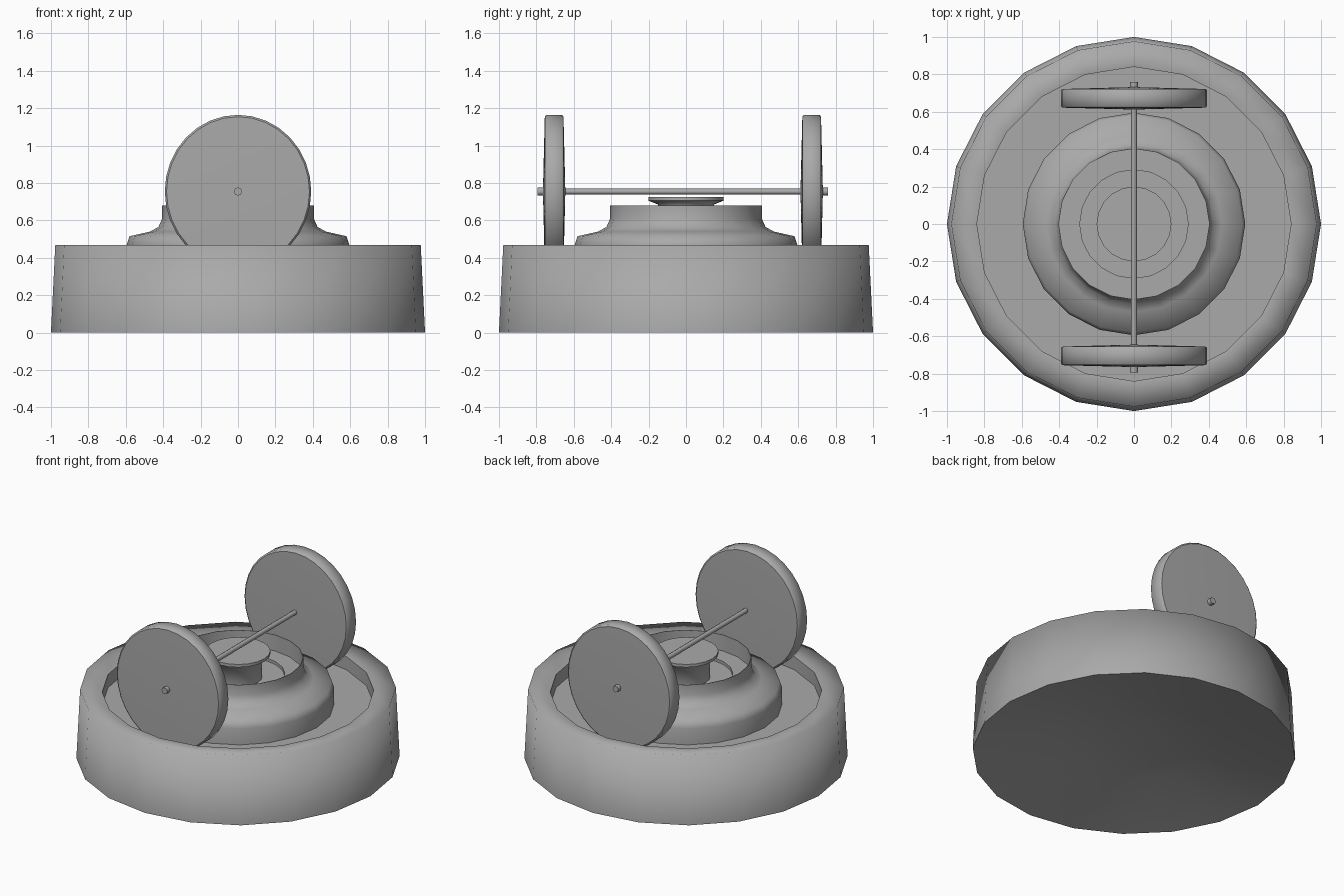
import bpy, bmesh
from math import cos, sin, pi
from mathutils import Matrix

cube = bpy.data.objects.get("Cube")
if cube:
    bpy.data.objects.remove(cube, do_unlink=True)

stone = bpy.data.materials.new("grey stone")
stone.use_nodes = True
GREY = (0.4, 0.4, 0.4, 1)
stone.diffuse_color = GREY
stone.node_tree.nodes["Principled BSDF"].inputs["Base Color"].default_value = GREY


def lathe(name, profile, sides=20, sharp=(), matrix=Matrix()):
    """Spin (radius, height) points about z; rings listed in sharp keep a hard edge."""
    bm = bmesh.new()
    rings = []
    for r, z in profile:
        if r == 0:
            rings.append([bm.verts.new((0, 0, z))] * sides)
        else:
            rings.append([bm.verts.new((r * cos(2 * pi * i / sides),
                                        r * sin(2 * pi * i / sides), z))
                          for i in range(sides)])
    for a, b in zip(rings, rings[1:]):
        for i in range(sides):
            j = (i + 1) % sides
            corners = list(dict.fromkeys((a[i], a[j], b[j], b[i])))
            bm.faces.new(corners).smooth = True
    for k in sharp:
        for i in range(sides):
            bm.edges.get((rings[k][i], rings[k][(i + 1) % sides])).smooth = False
    bmesh.ops.recalc_face_normals(bm, faces=bm.faces)
    bm.transform(matrix)
    mesh = bpy.data.meshes.new(name)
    bm.to_mesh(mesh)
    bm.free()
    mesh.materials.append(stone)
    obj = bpy.data.objects.new(name, mesh)
    bpy.context.collection.objects.link(obj)
    return obj


# Round trough: hollow underside, soft inward-leaning rim, flat floor
lathe("basin", [(0, 0.17), (0.5, 0.11), (1, 0), (0.977, 0.468), (0.84, 0.45),
                (0.84, 0.36), (0, 0.36)], sharp=(2, 4, 5))

# Raised centre: flared skirt, thin collar, and a stepped hollow inside
lathe("centre_collar", [(0.595, 0.35), (0.595, 0.47), (0.58, 0.515), (0.47, 0.54),
                        (0.425, 0.565), (0.405, 0.61), (0.405, 0.68), (0.402, 0.68),
                        (0.402, 0.57), (0.29, 0.57), (0.29, 0.55), (0, 0.55)],
      sharp=(6, 7, 8, 9, 10))
lathe("centre_column", [(0.15, 0.54), (0.15, 0.685), (0.2, 0.705), (0.2, 0.725), (0, 0.725)],
      sharp=(2, 3))

# Two upright millstones, gently thicker at the hub, on one axle
AXLE_Z = 0.754
upright = Matrix.Rotation(pi / 2, 4, "X")
for name, y in (("front_millstone", -0.705), ("back_millstone", 0.672)):
    place = Matrix.Translation((0, y, AXLE_Z)) @ Matrix.Diagonal((0.955, 1, 1, 1)) @ upright
    lathe(name, [(0, -0.06), (0.4, -0.05), (0.41, -0.042),
                 (0.41, 0.042), (0.4, 0.05), (0, 0.06)],
          sides=32, sharp=(1, 4), matrix=place)

# Axle rod with slightly thicker ends
lathe("axle", [(0, -0.76), (0.022, -0.76), (0.022, -0.7), (0.016, -0.7),
               (0.016, 0.7), (0.022, 0.7), (0.022, 0.793), (0, 0.793)],
      sides=8, sharp=(1, 2, 3, 4, 5, 6),
      matrix=Matrix.Translation((0, 0, AXLE_Z)) @ upright)
